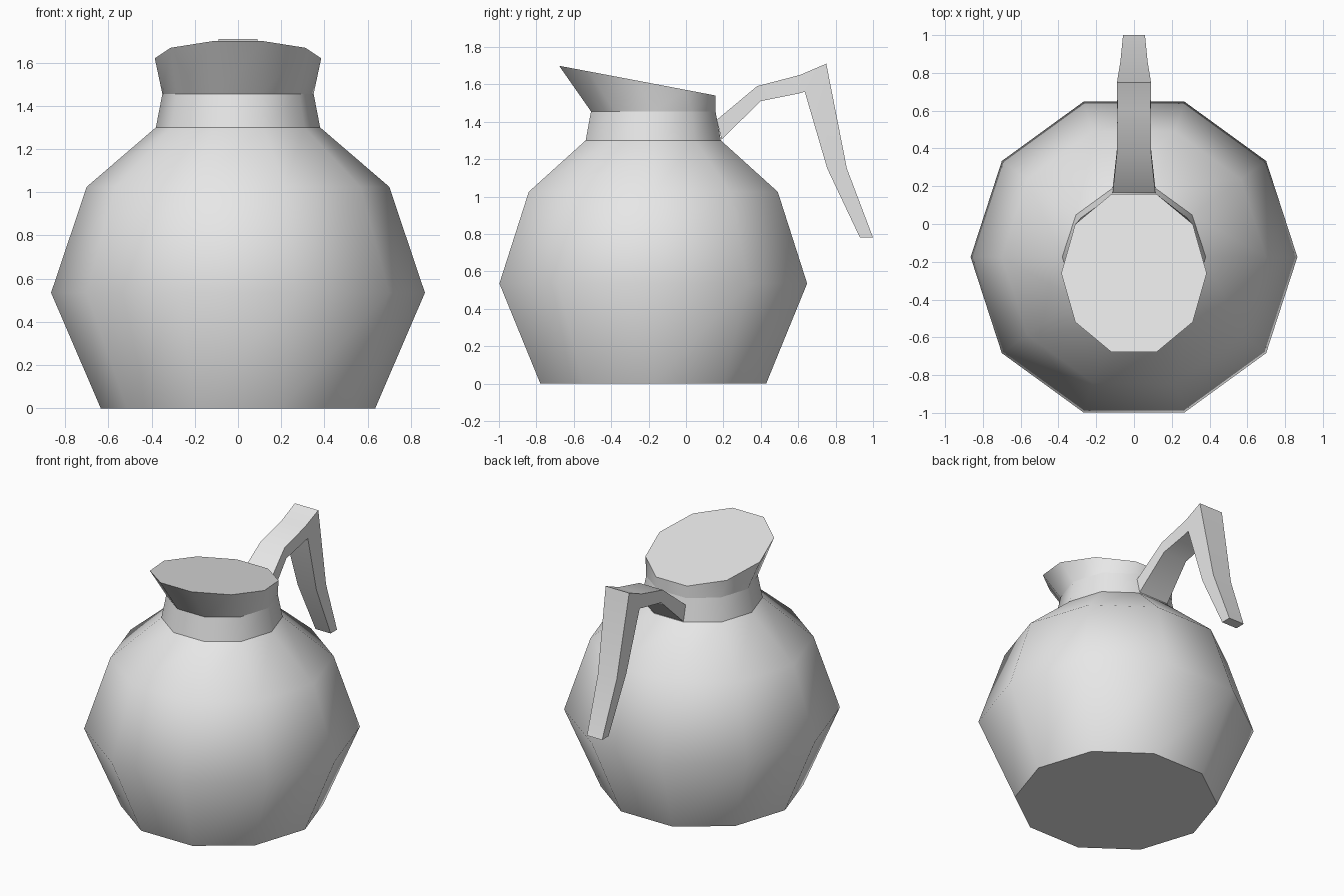
import bpy
import bmesh
from math import cos, sin, radians, tau

cube = bpy.data.objects.get("Cube")
if cube:
    bpy.data.objects.remove(cube, do_unlink=True)

grey = bpy.data.materials.new("plain_grey")
grey.use_nodes = True
grey.diffuse_color = (0.8, 0.8, 0.8, 1)
grey.node_tree.nodes["Principled BSDF"].inputs["Base Color"].default_value = (0.8, 0.8, 0.8, 1)

SIDES = 10
AXIS_Y = -0.175


def loft(name, rings, cap_start, cap_end, angle):
    """Bridge equal-length rings of points into one skin."""
    bm = bmesh.new()
    loops = [[bm.verts.new(p) for p in ring] for ring in rings]
    n = len(loops[0])
    for a, b in zip(loops, loops[1:]):
        for i in range(n):
            j = (i + 1) % n
            bm.faces.new((a[i], a[j], b[j], b[i]))
    if cap_start:
        bm.faces.new(loops[0][::-1])
    if cap_end:
        bm.faces.new(loops[-1])
    mesh = bpy.data.meshes.new(name)
    bm.to_mesh(mesh)
    bm.free()
    mesh.materials.append(grey)
    obj = bpy.data.objects.new(name, mesh)
    bpy.context.collection.objects.link(obj)
    bpy.ops.object.select_all(action='DESELECT')
    obj.select_set(True)
    bpy.context.view_layer.objects.active = obj
    bpy.ops.object.shade_smooth_by_angle(angle=radians(angle))
    return obj


def ring(rx, ry, cy, z, tilt=0.0):
    """Ten-sided ring whose height falls towards the back by tilt."""
    points = []
    for i in range(SIDES):
        a = tau * i / SIDES
        y = cy + ry * sin(a)
        points.append((rx * cos(a), y, z - tilt * y))
    return points


def turned(profile):
    return [ring(r, r, AXIS_Y, z) for r, z in profile]


# Round body and tapered neck
shoulder, collar = (0.38, 1.30), (0.35, 1.455)
loft("body", turned([(0.635, 0), (0.865, 0.535), (0.70, 1.025), shoulder]), True, False, 50)
loft("neck", turned([shoulder, collar]), False, False, 50)

# Flared spout with a slanted flat lid
loft("spout", turned([collar]) + [ring(0.385, 0.44, -0.26, 1.57, 0.19)], False, True, 50)

# Handle stations: outer y, outer z, inner y, inner z, half width
stations = [
    (0.165, 1.41, 0.19, 1.305, 0.113),
    (0.38, 1.59, 0.40, 1.51, 0.09),
    (0.61, 1.65, 0.60, 1.55, 0.088),
    (0.75, 1.71, 0.635, 1.56, 0.09),
    (0.86, 1.15, 0.755, 1.15, 0.072),
    (1.00, 0.78, 0.93, 0.78, 0.058),
]
sections = [[(-w, oy, oz), (w, oy, oz), (w, iy, iz), (-w, iy, iz)]
            for oy, oz, iy, iz, w in stations]
handle = loft("handle", sections, True, True, 40)

# Make the handle skin face outward
bm = bmesh.new()
bm.from_mesh(handle.data)
bmesh.ops.recalc_face_normals(bm, faces=bm.faces)
bm.to_mesh(handle.data)
bm.free()
